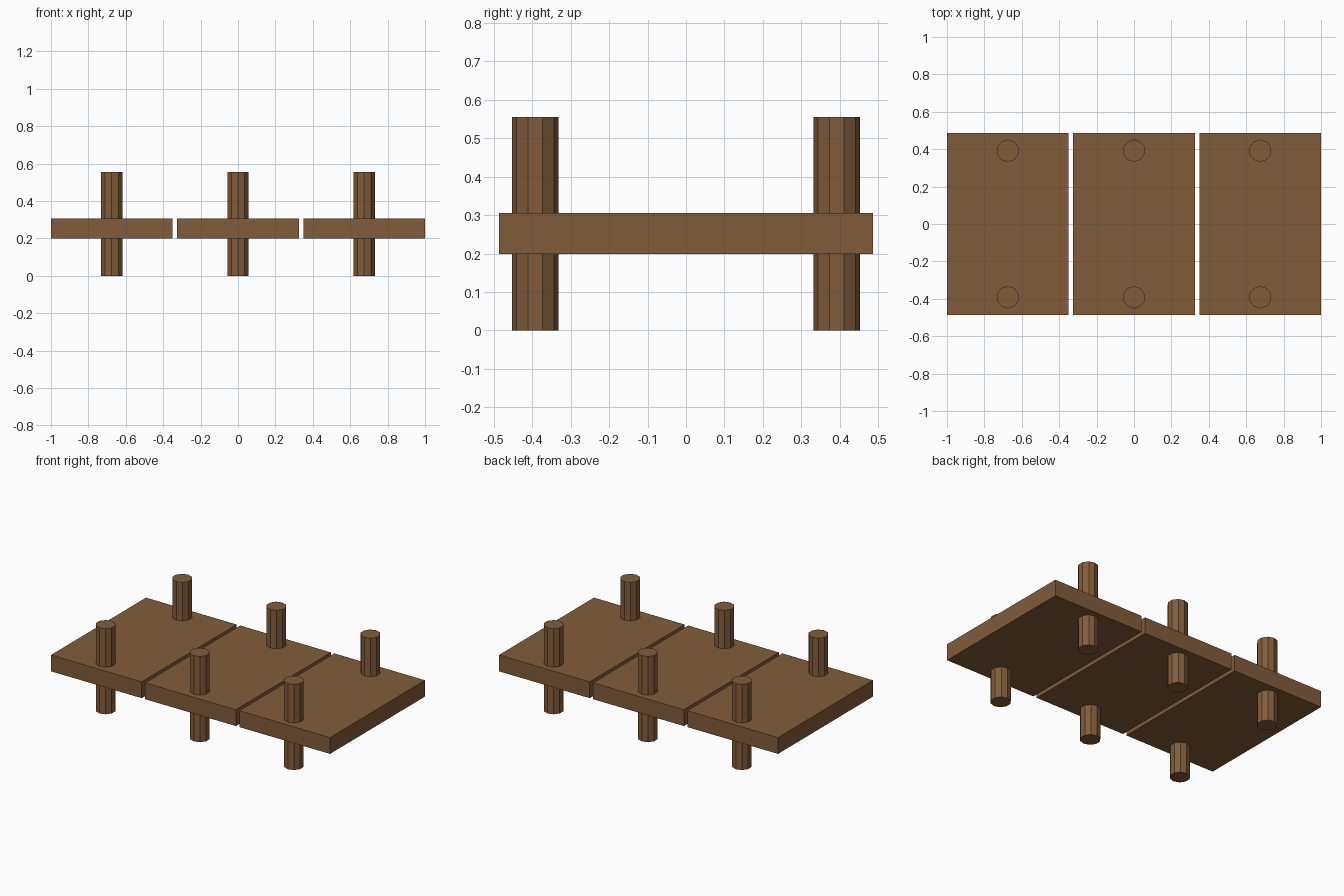
import bpy, bmesh
from mathutils import Matrix

if "Cube" in bpy.data.objects:
    bpy.data.objects.remove(bpy.data.objects["Cube"])

wood = bpy.data.materials.new("brown_wood")
wood.diffuse_color = (0.22, 0.11, 0.042, 1.0)
wood.use_nodes = True
wood.node_tree.nodes["Principled BSDF"].inputs["Base Color"].default_value = wood.diffuse_color


def finish(name, bm):
    mesh = bpy.data.meshes.new(name)
    bm.to_mesh(mesh)
    bm.free()
    mesh.materials.append(wood)
    obj = bpy.data.objects.new(name, mesh)
    bpy.context.collection.objects.link(obj)


def board(name, x):
    bm = bmesh.new()
    size = Matrix.Diagonal((0.65, 0.972, 0.106, 1.0))
    bmesh.ops.create_cube(bm, size=1.0, matrix=Matrix.Translation((x, 0, 0.2525)) @ size)
    finish(name, bm)


def post(name, x, y):
    # ten-sided post running through the board
    bm = bmesh.new()
    bmesh.ops.create_cone(bm, cap_ends=True, segments=10, radius1=0.06, radius2=0.06,
                          depth=0.555, matrix=Matrix.Translation((x, y, 0.2775)))
    finish(name, bm)


# three boards side by side, each with a front and a back post
for side, x in (("left", -0.675), ("middle", 0.0), ("right", 0.675)):
    board(side + "_board", x)
    post(side + "_front_post", x, -0.392)
    post(side + "_back_post", x, 0.392)
